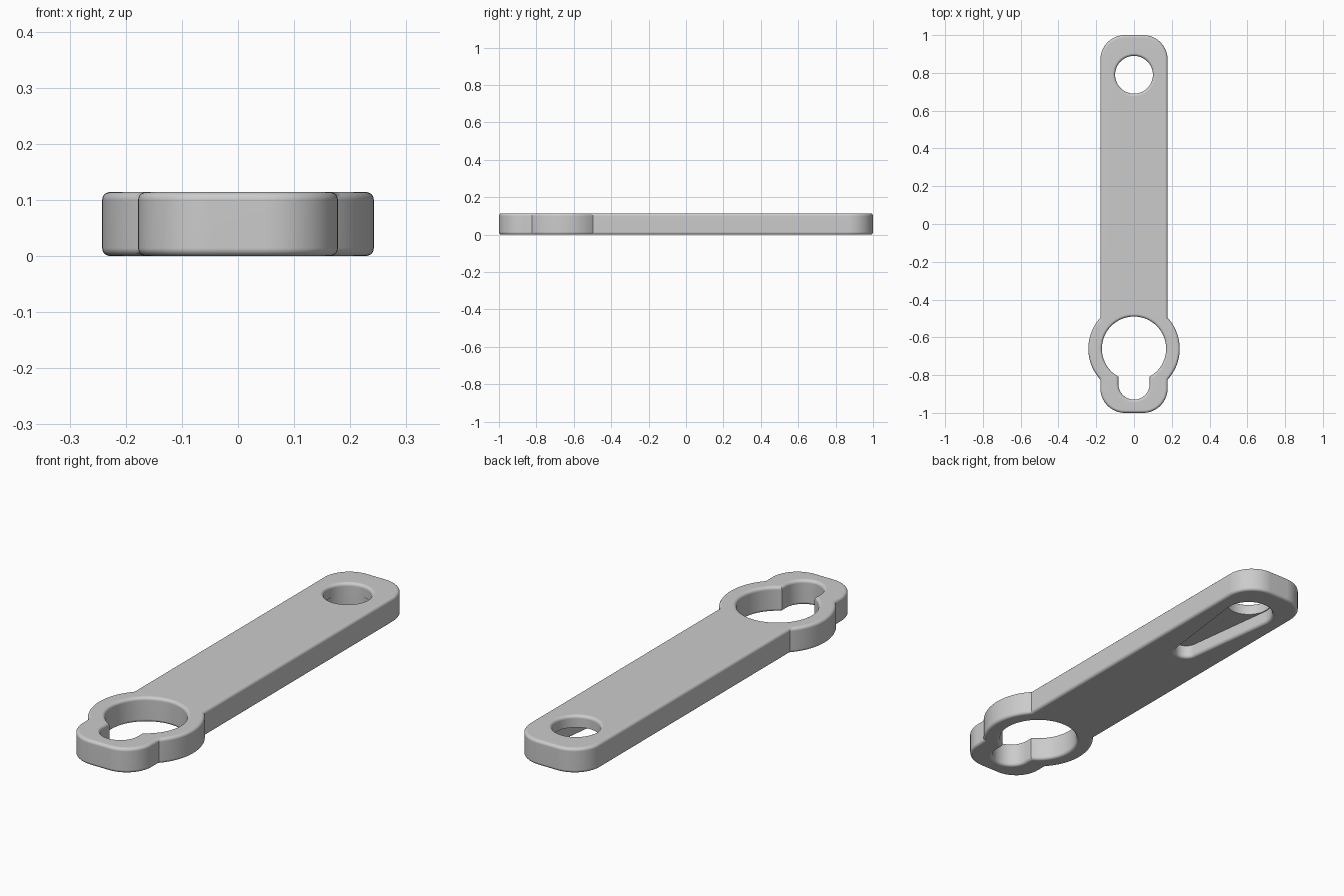
import bpy
import bmesh
from math import sin, cos, pi, sqrt, atan2
from mathutils import Vector

HEIGHT = 0.114      # plate thickness
FILLET = 0.014      # rounding of every rim
CEILING = 0.06      # top of the blind slot underneath

cube = bpy.data.objects.get("Cube")
if cube:
    bpy.data.objects.remove(cube, do_unlink=True)


def arc(cx, cy, r, start, end, steps):
    return [Vector((cx + r * cos(start + (end - start) * i / steps),
                    cy + r * sin(start + (end - start) * i / steps)))
            for i in range(steps + 1)]


def mirrored(half):
    """Close a right-hand half outline, bottom to top, across x = 0."""
    left = [Vector((-p.x, p.y)) for p in reversed(half) if p.x > 1e-5]
    return half + left


def offset(loop, d):
    """Move a counter-clockwise outline outward by d with mitred corners."""
    result = []
    for i, p in enumerate(loop):
        a = (p - loop[i - 1]).normalized()
        b = (loop[(i + 1) % len(loop)] - p).normalized()
        na, nb = Vector((a.y, -a.x)), Vector((b.y, -b.x))
        result.append(p + (na + nb) * d / (1 + na.dot(nb)))
    return result


def ring(bm, loop, z):
    verts = [bm.verts.new((p.x, p.y, z)) for p in loop]
    edges = [bm.edges.new((verts[i - 1], verts[i])) for i in range(len(verts))]
    return verts, edges


def wall(bm, loop, low, high, side, round_low=True, round_high=True):
    """Wall along an outline with rounded rims; returns its end edge loops."""
    angles = [i * pi / 10 for i in range(6)]
    levels = [(low, 0)]
    if round_low:
        levels = [(low + FILLET * (1 - cos(a)), FILLET * (1 - sin(a)))
                  for a in angles]
    if round_high:
        levels += [(high - FILLET * (1 - cos(a)), FILLET * (1 - sin(a)))
                   for a in reversed(angles)]
    else:
        levels.append((high, 0))
    rings = [ring(bm, offset(loop, side * d), z) for z, d in levels]
    for (lower, _), (upper, _) in zip(rings, rings[1:]):
        for i in range(len(loop)):
            bm.faces.new((lower[i - 1], lower[i], upper[i], upper[i - 1]))
    return rings[0][1], rings[-1][1]


def cap(bm, *loops):
    bmesh.ops.triangle_fill(bm, use_beauty=True, normal=(0, 0, 1),
                            edges=[e for loop in loops for e in loop])


# Outer outline: rounded bar with a round collar near the front
BAR, CORNER, COLLAR, COLLAR_Y = 0.178, 0.13, 0.242, -0.66
meet = atan2(sqrt(COLLAR**2 - BAR**2), BAR)
outer = mirrored(
    arc(BAR - CORNER, CORNER - 1, CORNER, -pi / 2, 0, 14)
    + arc(0, COLLAR_Y, COLLAR, -meet, meet, 28)
    + arc(BAR - CORNER, 1 - CORNER, CORNER, 0, pi / 2, 14))

# Keyhole: large circle with a narrower round-ended notch
EYE, NOTCH = 0.17, 0.083
meet = atan2(-sqrt(EYE**2 - NOTCH**2), NOTCH)
keyhole = mirrored(
    arc(0, NOTCH - 0.93, NOTCH, -pi / 2, 0, 12)
    + arc(0, COLLAR_Y, EYE, meet, pi / 2, 32))

# Round hole at the back, and the tapered slot below it
HOLE_Y, WIDE, NARROW, NARROW_Y = 0.79, 0.104, 0.05, 0.36
round_hole = mirrored(arc(0, HOLE_Y, 0.1, -pi / 2, pi / 2, 28))
lean = -atan2(WIDE - NARROW, HOLE_Y - NARROW_Y)
slot = mirrored(
    arc(0, NARROW_Y, NARROW, -pi / 2, lean, 14)
    + arc(0, HOLE_Y, WIDE, lean, pi / 2, 20))

# Assemble walls, then fill top, underside and slot ceiling
bm = bmesh.new()
outer_low, outer_high = wall(bm, outer, 0, HEIGHT, -1)
key_low, key_high = wall(bm, keyhole, 0, HEIGHT, 1)
hole_low, hole_high = wall(bm, round_hole, CEILING, HEIGHT, 1, round_low=False)
slot_low, slot_high = wall(bm, slot, 0, CEILING, 1, round_high=False)
cap(bm, outer_high, key_high, hole_high)
cap(bm, outer_low, key_low, slot_low)
cap(bm, slot_high, hole_low)
bmesh.ops.recalc_face_normals(bm, faces=bm.faces[:])
mesh = bpy.data.meshes.new("keyhole_bar")
bm.to_mesh(mesh)
bm.free()

# Plain grey material
grey = bpy.data.materials.new("grey")
grey.use_nodes = True
grey.diffuse_color = (0.6, 0.6, 0.6, 1)
grey.node_tree.nodes["Principled BSDF"].inputs["Base Color"].default_value = \
    grey.diffuse_color
mesh.materials.append(grey)

# Smooth rims, crisp junctions, flat large faces
bar = bpy.data.objects.new("keyhole_bar", mesh)
bpy.context.collection.objects.link(bar)
bpy.ops.object.select_all(action='DESELECT')
bar.select_set(True)
bpy.context.view_layer.objects.active = bar
bpy.ops.object.shade_smooth_by_angle(angle=pi / 6)
weighted = bar.modifiers.new("flat_faces", 'WEIGHTED_NORMAL')
weighted.keep_sharp = True
